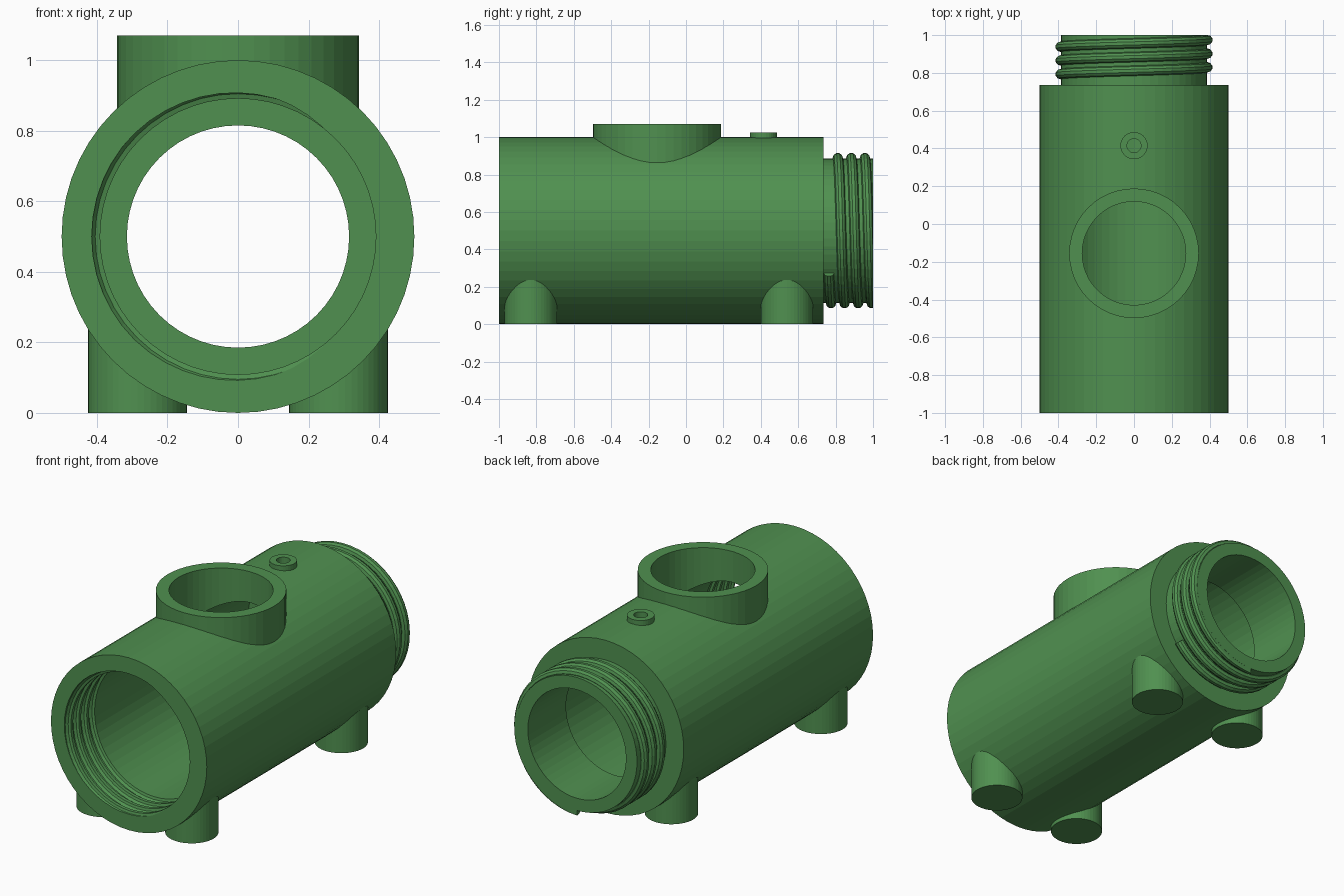
import bpy, bmesh
from math import cos, sin, pi, tau

if "Cube" in bpy.data.objects:
    bpy.data.objects.remove(bpy.data.objects["Cube"])

CZ = 0.5           # height of the pipe axis
PITCH = 0.0725     # thread pitch


def make_object(name, bm):
    bmesh.ops.recalc_face_normals(bm, faces=bm.faces[:])
    mesh = bpy.data.meshes.new(name)
    bm.to_mesh(mesh)
    bm.free()
    obj = bpy.data.objects.new(name, mesh)
    bpy.context.collection.objects.link(obj)
    return obj


def skin(name, rings):
    """Closed solid through a list of point rings."""
    bm = bmesh.new()
    loops = [[bm.verts.new(p) for p in ring] for ring in rings]
    n = len(loops[0])
    for a, b in zip(loops, loops[1:]):
        for i in range(n):
            j = (i + 1) % n
            bm.faces.new((a[i], a[j], b[j], b[i]))
    bm.faces.new(loops[0])
    bm.faces.new(loops[-1])
    return make_object(name, bm)


def turned(name, profile, sides=56):
    """Solid turned about the pipe axis from (y, radius) pairs."""
    return skin(name, [[(r * cos(tau * i / sides), y, CZ + r * sin(tau * i / sides))
                        for i in range(sides)] for y, r in profile])


def post(name, x, y, r, z0, z1, sides=48):
    """Upright cylinder."""
    return skin(name, [[(x + r * cos(tau * i / sides), y + r * sin(tau * i / sides), z)
                        for i in range(sides)] for z in (z0, z1)])


def helix(name, radius, y0, t0, t1, bead, y_max, steps=48, sides=10):
    """Round bead wound about the pipe axis for turns t0 to t1."""
    rings = []
    count = int((t1 - t0) * steps)
    for k in range(count + 1):
        t = t0 + (t1 - t0) * k / count
        a = -tau * t
        ring = []
        for i in range(sides):
            b = tau * (i + 0.5) / sides
            r = radius + bead * cos(b)
            y = min(y0 + PITCH * t + bead * sin(b), y_max)
            ring.append((r * cos(a), y, CZ + r * sin(a)))
        rings.append(ring)
    return skin(name, rings)


def combine(target, tool, operation):
    tool.hide_render = True
    mod = target.modifiers.new(operation.lower(), 'BOOLEAN')
    mod.operation = operation
    mod.solver = 'EXACT'
    mod.object = tool
    bpy.context.view_layer.objects.active = target
    bpy.ops.object.modifier_apply(modifier=mod.name)
    bpy.data.objects.remove(tool)


# outer casting: large barrel with a narrower spigot at the back
body = turned("pipe_body", [(-1, 0.5), (0.735, 0.5), (0.735, 0.386), (1, 0.386)])

# four feet
for x in (-0.285, 0.285):
    for y in (-0.83, 0.54):
        combine(body, post("foot", x, y, 0.14, 0, 0.4), 'UNION')

# top port and small gauge boss
combine(body, post("top_port", 0, -0.155, 0.343, 0.6, 1.07), 'UNION')
combine(body, post("gauge_boss", 0, 0.415, 0.072, 0.8, 1.026, 32), 'UNION')

# raised thread on the spigot
combine(body, helix("spigot_thread", 0.389, 0.757, 0.1, 3.25, 0.027, 0.9995), 'UNION')

# stepped bore and port holes
combine(body, turned("bore", [(-1.1, 0.391), (0.65, 0.391), (0.65, 0.315), (1.1, 0.315)]),
        'DIFFERENCE')
combine(body, post("port_hole", 0, -0.155, 0.274, 0.6, 1.2), 'DIFFERENCE')
combine(body, post("gauge_hole", 0, 0.415, 0.037, 0.7, 1.2, 24), 'DIFFERENCE')

# matching thread groove inside the front socket
combine(body, helix("socket_groove", 0.389, -1.036, -0.5, 4.0, 0.027, 2.0), 'DIFFERENCE')

green = bpy.data.materials.new("green_plastic")
green.diffuse_color = (0.08, 0.28, 0.08, 1)
green.use_nodes = True
green.node_tree.nodes["Principled BSDF"].inputs["Base Color"].default_value = green.diffuse_color
body.data.materials.clear()
body.data.materials.append(green)
for poly in body.data.polygons:
    poly.material_index = 0
    poly.use_smooth = False
